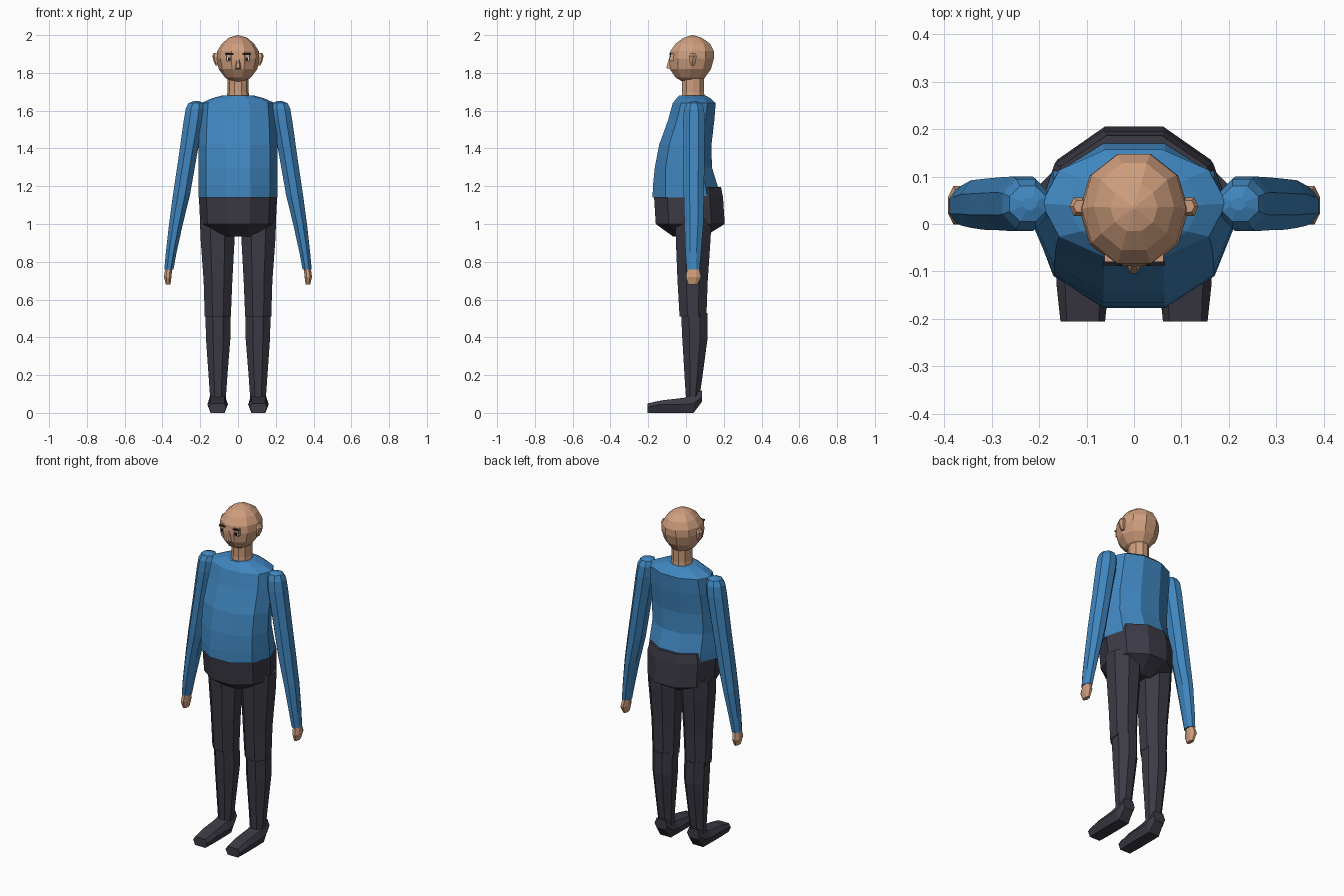
import bpy, bmesh, math
from mathutils import Vector


def material(name, rgb):
    m = bpy.data.materials.new(name)
    m.diffuse_color = (*rgb, 1)
    return m


SKIN = material("skin", (0.62, 0.34, 0.205))
BLUE = material("blue shirt", (0.051, 0.238, 0.52))
DARK = material("dark trousers", (0.045, 0.042, 0.06))
BLACK = material("black", (0.01, 0.01, 0.012))
WHITE = material("eye white", (0.6, 0.62, 0.65))


def loft(name, rings, mat):
    """Skin a list of point rings and cap both ends."""
    bm = bmesh.new()
    vs = [[bm.verts.new(p) for p in r] for r in rings]
    n = len(rings[0])
    for a, b in zip(vs, vs[1:]):
        for i in range(n):
            j = (i + 1) % n
            bm.faces.new((a[i], a[j], b[j], b[i]))
    bm.faces.new(vs[0])
    bm.faces.new(vs[-1])
    bmesh.ops.recalc_face_normals(bm, faces=bm.faces)
    me = bpy.data.meshes.new(name)
    bm.to_mesh(me)
    bm.free()
    me.materials.append(mat)
    ob = bpy.data.objects.new(name, me)
    bpy.context.collection.objects.link(ob)
    return ob


def ring(n, z, x0, x1, y0, y1):
    """Horizontal n-gon with a flat front, filling the given extents."""
    ang = [2 * math.pi * (i + 0.5) / n for i in range(n)]
    mx = max(math.sin(a) for a in ang)
    my = max(math.cos(a) for a in ang)
    return [((x0 + x1) / 2 + (x1 - x0) / 2 * math.sin(a) / mx,
             (y0 + y1) / 2 - (y1 - y0) / 2 * math.cos(a) / my, z) for a in ang]


def body(name, rows, mat, n=10):
    """Central part: rows of (z, half width, front y, back y)."""
    return loft(name, [ring(n, z, -w, w, a, b) for z, w, a, b in rows], mat)


def limb(name, rows, mat, s, n=8):
    """Side part: rows of (z, inner x, outer x, front y, back y)."""
    return loft(name, [ring(n, z, s * a, s * b, c, d) for z, a, b, c, d in rows], mat)


def box(name, x, y, z, w, d, h, mat):
    r = [[(x + sx * w / 2, y + sy * d / 2, z + sz * h / 2)
          for sx, sy in ((-1, -1), (1, -1), (1, 1), (-1, 1))] for sz in (-1, 1)]
    return loft(name, r, mat)


# Head and neck
body("head", [(1.755, .035, -.02, .08), (1.775, .068, -.055, .10), (1.82, .102, -.085, .132),
              (1.875, .115, -.088, .147), (1.915, .110, -.083, .147), (1.955, .085, -.055, .128),
              (1.985, .05, -.015, .085), (2.0, .004, .031, .039)], SKIN)
body("neck", [(1.66, .062, -.025, .10), (1.70, .056, -.02, .095), (1.79, .056, -.02, .095)], SKIN)

# Nose wedge
loft("nose", [[(-.019, -.08, 1.82), (.019, -.08, 1.82), (.008, -.104, 1.825), (-.008, -.104, 1.825)],
              [(-.018, -.08, 1.84), (.018, -.08, 1.84), (.007, -.100, 1.843), (-.007, -.100, 1.843)],
              [(-.006, -.08, 1.88), (.006, -.08, 1.88), (.004, -.089, 1.88), (-.004, -.089, 1.88)]], SKIN)

# Shirt torso with a round belly
body("shirt", [(1.14, .21, -.177, .182), (1.20, .21, -.175, .168), (1.30, .208, -.165, .137),
               (1.42, .208, -.142, .135), (1.55, .203, -.095, .15), (1.64, .195, -.07, .157),
               (1.665, .14, -.05, .13), (1.68, .085, -.035, .105)], BLUE)

# Trouser seat, rising above the shirt hem at the back
body("hips", [(.935, .10, -.07, .10), (1.0, .20, -.16, .205), (1.14, .207, -.169, .196),
              (1.195, .19, -.15, .186)], DARK)

for s, side in ((-1, "left"), (1, "right")):
    # Arm and hand
    limb(side + "_arm", [(.76, .342, .39, .003, .072), (.85, .325, .382, -.003, .08),
                         (1.0, .292, .365, -.008, .092), (1.15, .255, .345, -.012, .095),
                         (1.35, .22, .315, -.013, .098), (1.55, .183, .287, -.015, .10),
                         (1.61, .178, .277, -.01, .095), (1.64, .185, .262, .005, .08),
                         (1.65, .205, .235, .03, .055)], BLUE, s)
    limb(side + "_hand", [(.68, .358, .382, .012, .062), (.72, .352, .392, -.001, .08),
                          (.775, .348, .384, .01, .066)], SKIN, s)
    # Thigh and shin
    limb(side + "_thigh", [(.51, .038, .176, -.034, .108), (.70, .03, .182, -.045, .115),
                           (.92, .018, .198, -.054, .13), (1.03, .018, .202, -.056, .135)], DARK, s)
    limb(side + "_shin", [(.07, .065, .147, 0, .07), (.20, .056, .156, -.008, .088),
                          (.40, .04, .17, -.02, .115), (.53, .04, .172, -.026, .114)], DARK, s)
    # Shoe: hexagonal sections from toe to heel (y, bottom, middle, top, half widths)
    shoe = []
    for y, z0, zm, z1, a, b in ((-.205, 0, .03, .05, .034, .047), (-.13, 0, .045, .066, .037, .055),
                                (-.01, 0, .045, .08, .036, .055), (.04, 0, .05, .10, .035, .052),
                                (.085, .06, .085, .12, .028, .042)):
        shoe.append([(s * .108 + dx, y, z) for dx, z in
                     ((-a, z0), (a, z0), (b, zm), (a, z1), (-a, z1), (-b, zm))])
    loft(side + "_shoe", shoe, DARK)
    # Ear
    limb(side + "_ear", [(1.838, .10, .118, .025, .045), (1.86, .10, .128, .018, .052),
                         (1.89, .10, .136, .017, .056), (1.905, .10, .128, .025, .05)], SKIN, s, 6)
    # Eye: brow ridge, white, pupil and brow
    box(side + "_eye_socket", s * .045, -.066, 1.883, .034, .034, .04, SKIN)
    box(side + "_eye_white", s * .046, -.083, 1.874, .026, .006, .018, WHITE)
    box(side + "_pupil", s * .046, -.0845, 1.874, .013, .006, .016, BLACK)
    box(side + "_eyebrow", s * .045, -.083, 1.90, .04, .008, .008, BLACK)
